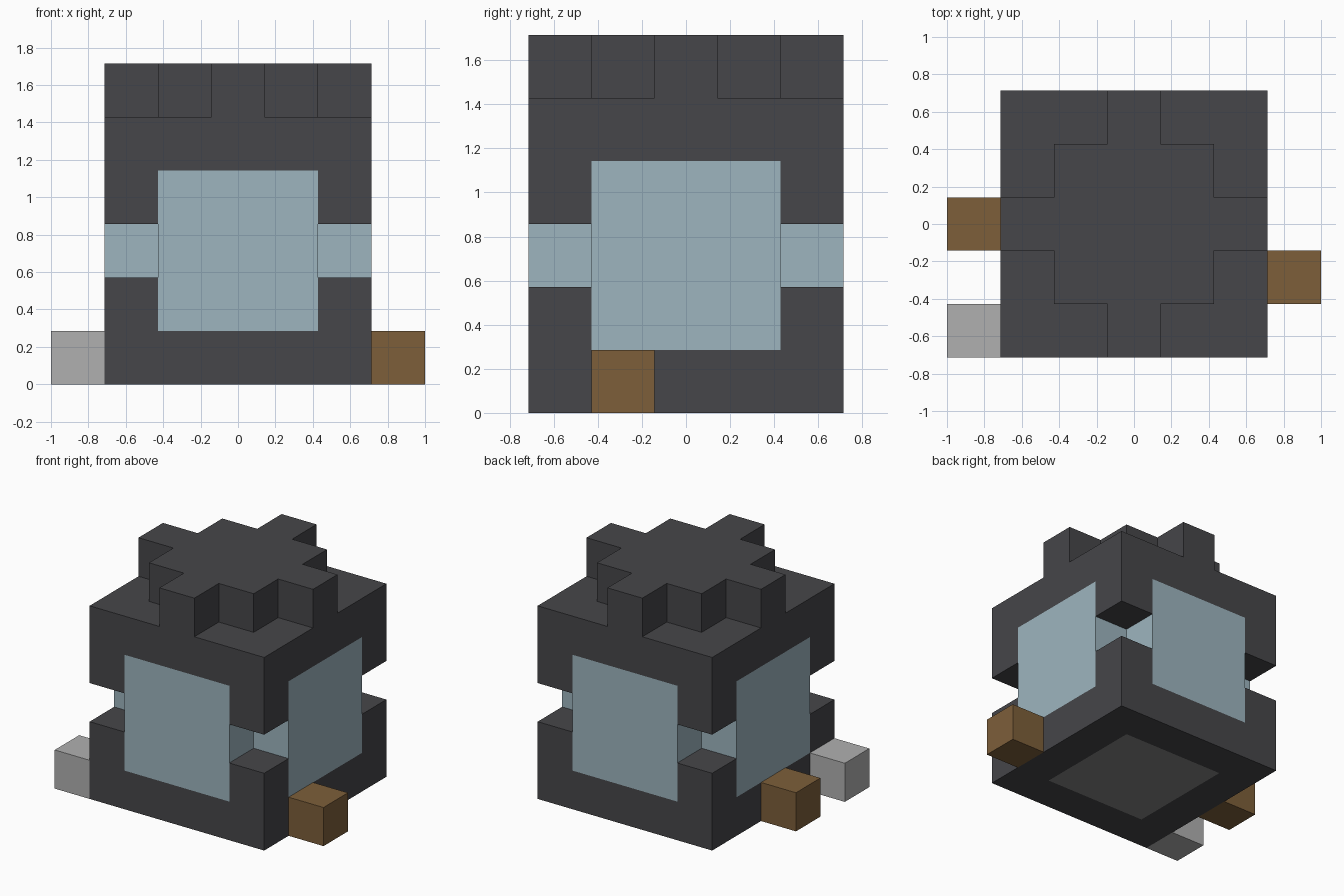
import bpy
import bmesh
from mathutils import Vector

if "Cube" in bpy.data.objects:
    bpy.data.objects.remove(bpy.data.objects["Cube"], do_unlink=True)

U = 2 / 7  # edge of one building block


def material(name, rgb):
    mat = bpy.data.materials.new(name)
    mat.use_nodes = True
    mat.diffuse_color = (*rgb, 1)
    mat.node_tree.nodes["Principled BSDF"].inputs["Base Color"].default_value = (*rgb, 1)
    return mat


DARK = material("dark frame", (0.061, 0.061, 0.067))
GLASS = material("pale blue glass", (0.337, 0.462, 0.521))
STONE = material("grey base", (0.23, 0.23, 0.23))
WOOD = material("brown wood", (0.205, 0.114, 0.042))
SILVER = material("light grey", (0.434, 0.434, 0.434))

AXES = [Vector(v) for v in ((1, 0, 0), (-1, 0, 0), (0, 1, 0), (0, -1, 0), (0, 0, 1), (0, 0, -1))]


def block_part(name, cells, solid, mats, paint=lambda cell, n: 0):
    """Skin a set of grid cells, leaving out faces hidden between solid cells."""
    bm = bmesh.new()
    for cell in sorted(cells):
        centre = Vector(cell) + Vector((0, 0, 0.5))
        for n in AXES:
            if tuple(int(c + d) for c, d in zip(cell, n)) in solid:
                continue
            a = Vector((n.y, n.z, n.x))
            b = n.cross(a)
            mid = centre + n / 2
            corners = [mid + (a * s + b * t) / 2 for s, t in ((-1, -1), (1, -1), (1, 1), (-1, 1))]
            face = bm.faces.new([bm.verts.new(c * U) for c in corners])
            face.material_index = paint(cell, n)
    bmesh.ops.remove_doubles(bm, verts=bm.verts[:], dist=0.001)
    mesh = bpy.data.meshes.new(name)
    bm.to_mesh(mesh)
    bm.free()
    for mat in mats:
        mesh.materials.append(mat)
    obj = bpy.data.objects.new(name, mesh)
    bpy.context.collection.objects.link(obj)


def paint_body(cell, n):
    x, y, z = cell
    if n.z < 0 and z == 0:  # square underside panel
        return 2 if max(abs(x), abs(y)) <= 1 else 0
    if n.z:
        return 0
    across = abs(y) if n.x else abs(x)
    return 1 if z == 2 or (z in (1, 3) and across <= 1) else 0


# Body: a cube with its four upright edges notched at mid height
span = range(-2, 3)
body = {(x, y, z) for x in span for y in span for z in range(5)
        if not (z == 2 and abs(x) == 2 and abs(y) == 2)}

# Crown: a square slab with a stub on each side
crown = {(x, y, 5) for x in span for y in span
         if max(abs(x), abs(y)) <= 1 or x == 0 or y == 0}

# Small blocks at the foot of the sides
feet = {
    "left_wood_block": ((3, -1, 0), WOOD),
    "right_wood_block": ((-3, 0, 0), WOOD),
    "right_grey_block": ((-3, -2, 0), SILVER),
}

solid = body | crown | {cell for cell, mat in feet.values()}
block_part("body", body, solid, [DARK, GLASS, STONE], paint_body)
block_part("crown", crown, solid, [DARK])
for name, (cell, mat) in feet.items():
    block_part(name, {cell}, solid, [mat])
